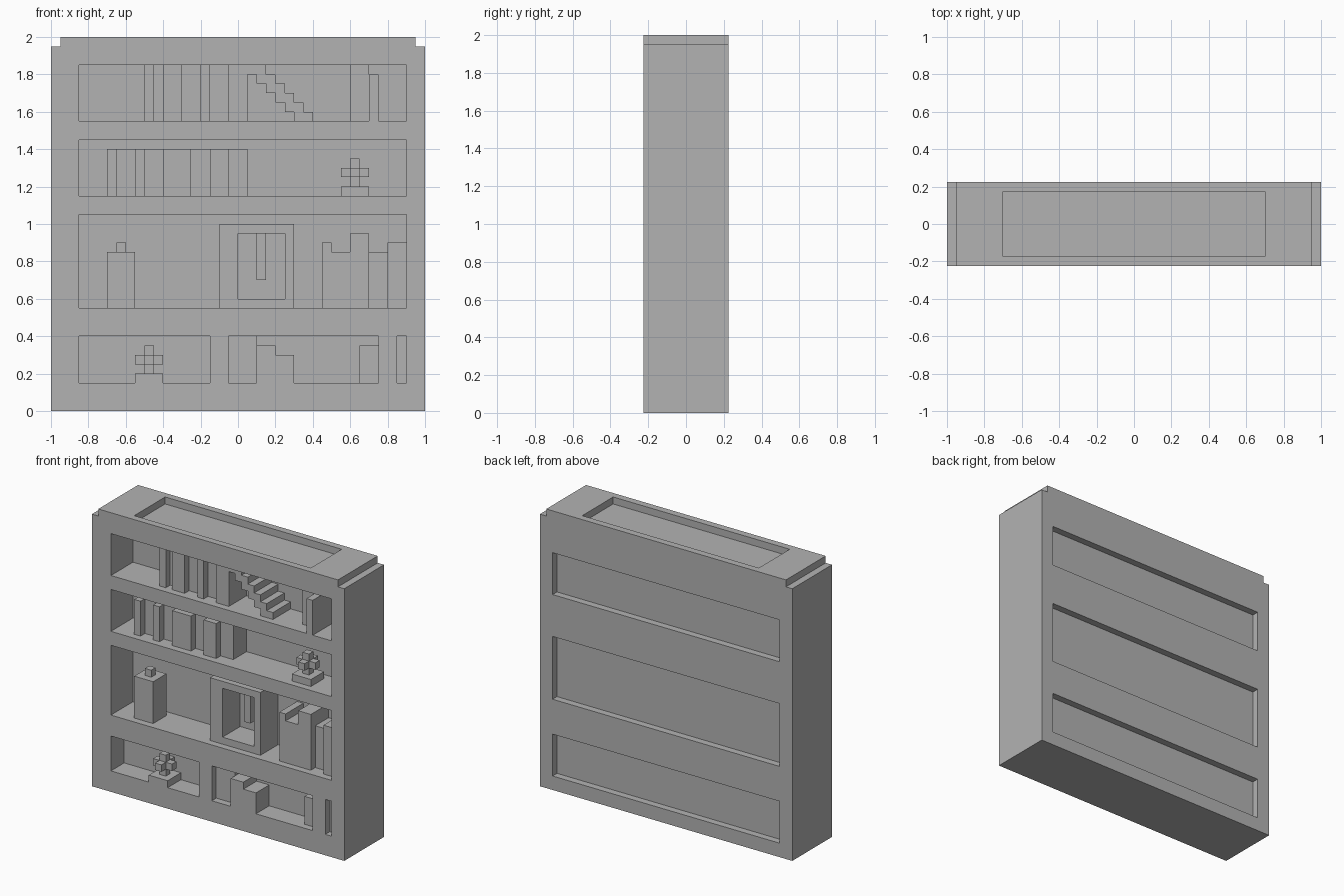
import bpy
import bmesh
from mathutils import Vector

default_cube = bpy.data.objects.get("Cube")
if default_cube:
    bpy.data.objects.remove(default_cube, do_unlink=True)

CELL = 0.05          # everything sits on a regular grid
FRONT = -4.5         # grid position of the front face
BACK, LOW_BACK = 5, 3    # depth of the shelf recesses, in cells

stone = bpy.data.materials.new("stone_grey")
grey = (0.45, 0.45, 0.45, 1)
stone.diffuse_color = grey
stone.use_nodes = True
stone.node_tree.nodes["Principled BSDF"].inputs["Base Color"].default_value = grey


def part(name, *boxes):
    """Object made of boxes given as (x range, depth range from the front, z range)."""
    bm = bmesh.new()
    for xs, depths, zs in boxes:
        low = Vector((xs[0], FRONT + depths[0], zs[0]))
        high = Vector((xs[1], FRONT + depths[1], zs[1]))
        cube = bmesh.ops.create_cube(bm, size=1)
        for v in cube["verts"]:
            v.co = CELL * ((low + high) / 2 + v.co * (high - low))
    mesh = bpy.data.meshes.new(name)
    bm.to_mesh(mesh)
    bm.free()
    mesh.materials.append(stone)
    obj = bpy.data.objects.new(name, mesh)
    bpy.context.collection.objects.link(obj)
    return obj


def carve(target, cutter):
    """Subtract the cutter, bake the result and discard the cutter."""
    cutter.hide_render = True
    mod = target.modifiers.new("carve", "BOOLEAN")
    mod.operation = "DIFFERENCE"
    mod.solver = "EXACT"
    mod.object = cutter
    graph = bpy.context.evaluated_depsgraph_get()
    mesh = bpy.data.meshes.new_from_object(target.evaluated_get(graph))
    target.modifiers.clear()
    target.data = mesh
    bpy.data.objects.remove(cutter, do_unlink=True)


# Cabinet with recessed shelves, back panels, sunken top and notched corners
cabinet = part("cabinet", ((-20, 20), (0, 9), (0, 40)))
shelves = [((-17, 18), (-1, BACK), zs) for zs in ((31, 37), (23, 29), (11, 21))]
low_shelves = [((-17, -3), (-1, LOW_BACK), (3, 8)),
               ((-1, 15), (-1, LOW_BACK), (3, 8)),
               ((17, 18), (-1, 1), (3, 8))]
back_panels = [((-18, 18), (8, 10), zs) for zs in ((2, 8), (13, 22), (28, 34))]
top_cuts = [((-14, 14), (1, 8), (39, 41)),
            ((-21, -19), (-1, 10), (39, 41)),
            ((19, 21), (-1, 10), (39, 41))]
carve(cabinet, part("cutter", *shelves, *low_shelves, *back_panels, *top_cuts))


def book_row(name, edges, zs):
    """Books alternating between standing forward and pushed back."""
    for i, xs in enumerate(zip(edges, edges[1:])):
        part(f"{name}_book_{i + 1}", (xs, (1 + i % 2, BACK), zs))


def plant(name, x, depth, z):
    """Square pot with a six-armed sprig; x and depth are the pot's near corner."""
    wide_x, wide_d = (x, x + 3), (depth, depth + 3)
    mid_x, mid_d = (x + 1, x + 2), (depth + 1, depth + 2)
    part(name + "_pot", (wide_x, wide_d, (z, z + 1)))
    arms = (z + 2, z + 3)
    part(name + "_sprig",
         (mid_x, mid_d, (z + 1, z + 4)),
         ((x, x + 1), mid_d, arms),
         ((x + 2, x + 3), mid_d, arms),
         (mid_x, (depth, depth + 1), arms),
         (mid_x, (depth + 2, depth + 3), arms))


# Top shelf: books, leaning stepped stack, tall book and front book
book_row("top", (-10, -9, -8, -6, -4, -3, -1, 1), (31, 37))
part("stepped_stack", *[((1 + i, 2 + i), (1, BACK), (max(31, 36 - i), min(37, 38 - i)))
                        for i in range(7)])
part("tall_book", ((12, 14), (2, BACK), (31, 37)))
part("front_book", ((14, 15), (0, BACK), (31, 36)))

# Second shelf: books and a plant
book_row("second", (-14, -13, -11, -10, -8, -5, -3, -1, 1), (23, 28))
plant("upper_plant", 11, 1, 23)

# Third shelf: jar, clock and a stack of uneven books
part("jar", ((-14, -11), (1, 4), (11, 17)))
part("jar_knob", ((-13, -12), (2, 3), (17, 18)))
case = (1, BACK)
part("clock_case",
     ((-2, 0), case, (11, 20)),
     ((5, 6), case, (11, 20)),
     ((0, 5), case, (11, 12)),
     ((0, 5), case, (19, 20)))
part("clock_pendulum", ((2, 3), (3, 4), (14, 19)))
for i, (left, right, depth, top) in enumerate(
        ((9, 10, 1, 18), (10, 12, 1, 17), (12, 14, 1, 19),
         (14, 16, 2, 17), (16, 18, 1, 18))):
    part(f"uneven_book_{i + 1}", ((left, right), (depth, BACK), (11, top)))

# Bottom shelf: plant, wide book, stepped block and short book
plant("lower_plant", -11, 0, 3)
part("wide_book", ((-1, 2), (1, LOW_BACK), (3, 8)))
part("stepped_block",
     ((2, 4), (0, LOW_BACK), (3, 7)),
     ((4, 6), (0, LOW_BACK), (3, 6)))
part("short_book", ((13, 15), (1, LOW_BACK), (3, 7)))
